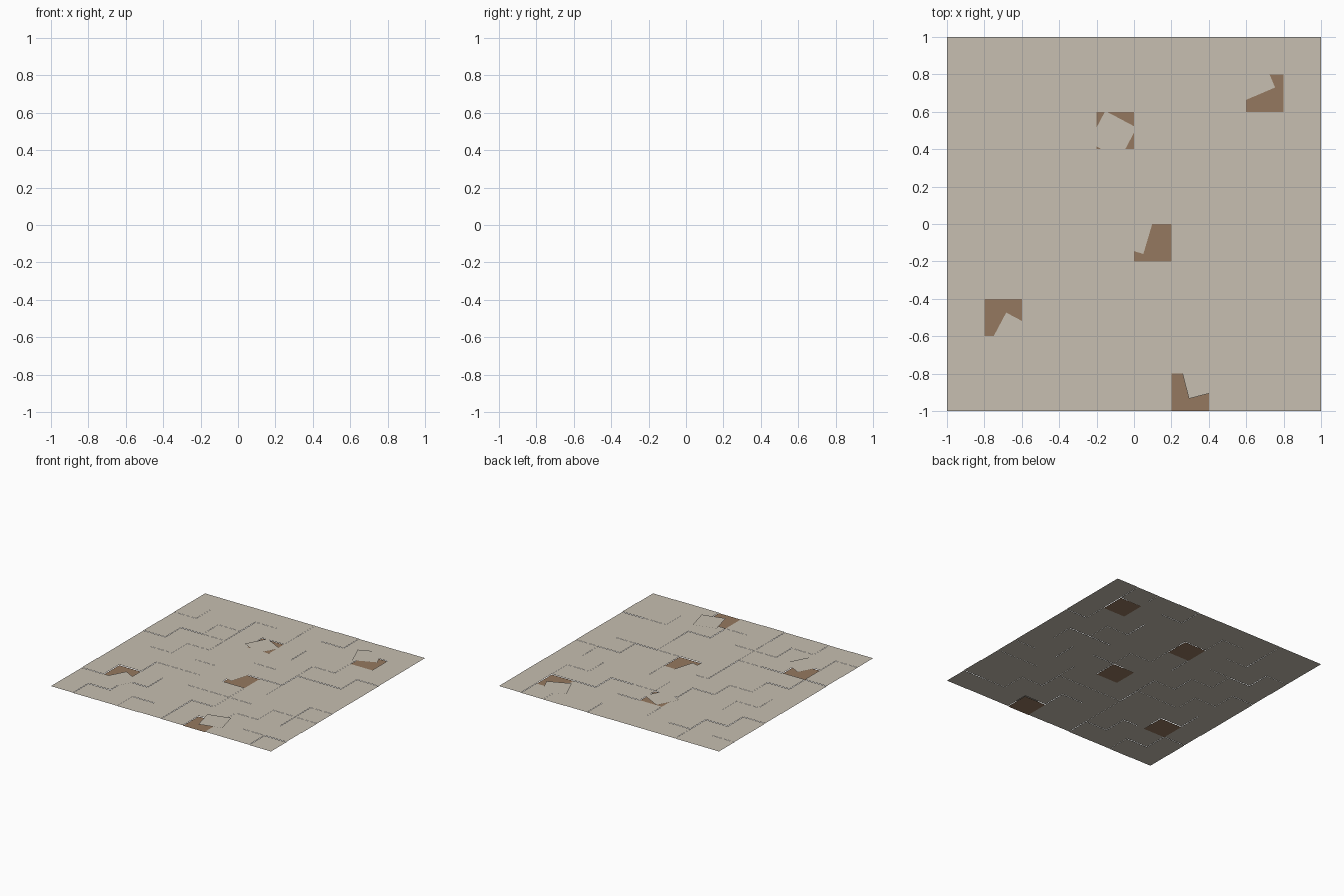
import bpy, random
from math import radians
from mathutils import Matrix, Vector

if "Cube" in bpy.data.objects:
    bpy.data.objects.remove(bpy.data.objects["Cube"])

random.seed(7)
N, S = 10, 0.2


def material(name, rgb):
    m = bpy.data.materials.new(name)
    m.diffuse_color = (*rgb, 1)
    m.use_nodes = True
    m.node_tree.nodes["Principled BSDF"].inputs["Base Color"].default_value = m.diffuse_color
    return m


stone = material("pale_stone", (0.57, 0.52, 0.44))
earth = material("brown_earth", (0.30, 0.19, 0.115))


def slab_mesh(name, squares, mat):
    """squares: (x, y, z, size, degrees); each becomes one flat face."""
    verts, faces = [], []
    for x, y, z, size, deg in squares:
        rot = Matrix.Rotation(radians(deg), 3, 'Z')
        n, h = len(verts), size / 2
        for dx, dy in ((-h, -h), (h, -h), (h, h), (-h, h)):
            verts.append(Vector((x, y, z)) + rot @ Vector((dx, dy, 0)))
        faces.append((n, n + 1, n + 2, n + 3))
    me = bpy.data.meshes.new(name)
    me.from_pydata(verts, [], faces)
    me.materials.append(mat)
    ob = bpy.data.objects.new(name, me)
    bpy.context.collection.objects.link(ob)
    return ob


# Grid cells whose tile has come loose (column, row)
holes = {(4, 7), (8, 8), (5, 4), (1, 2), (6, 0)}


def centre(i):
    return -1 + S * (i + 0.5)


# Laid tiles at slightly uneven heights, bare earth in the gaps
laid = [(centre(i), centre(j), random.choice((0.002, 0.003, 0.004, 0.005)), S, 0)
        for i in range(N) for j in range(N) if (i, j) not in holes]
slab_mesh("floor_tiles", laid, stone)
slab_mesh("earth_patches", [(centre(i), centre(j), 0, S, 0) for i, j in sorted(holes)], earth)

# Loose tiles, shifted and turned beside their gaps
loose = [(-0.114, 0.476, 0.007, -28),
         (0.630, 0.780, 0.007, 23),
         (-0.014, -0.042, 0.007, -16.5),
         (-0.644, -0.602, 0.007, -28),
         (0.362, -0.818, 0.011, 14.5)]
for k, (x, y, z, deg) in enumerate(loose, 1):
    slab_mesh(f"loose_tile_{k}", [(x, y, z, 0.19, deg)], stone)
